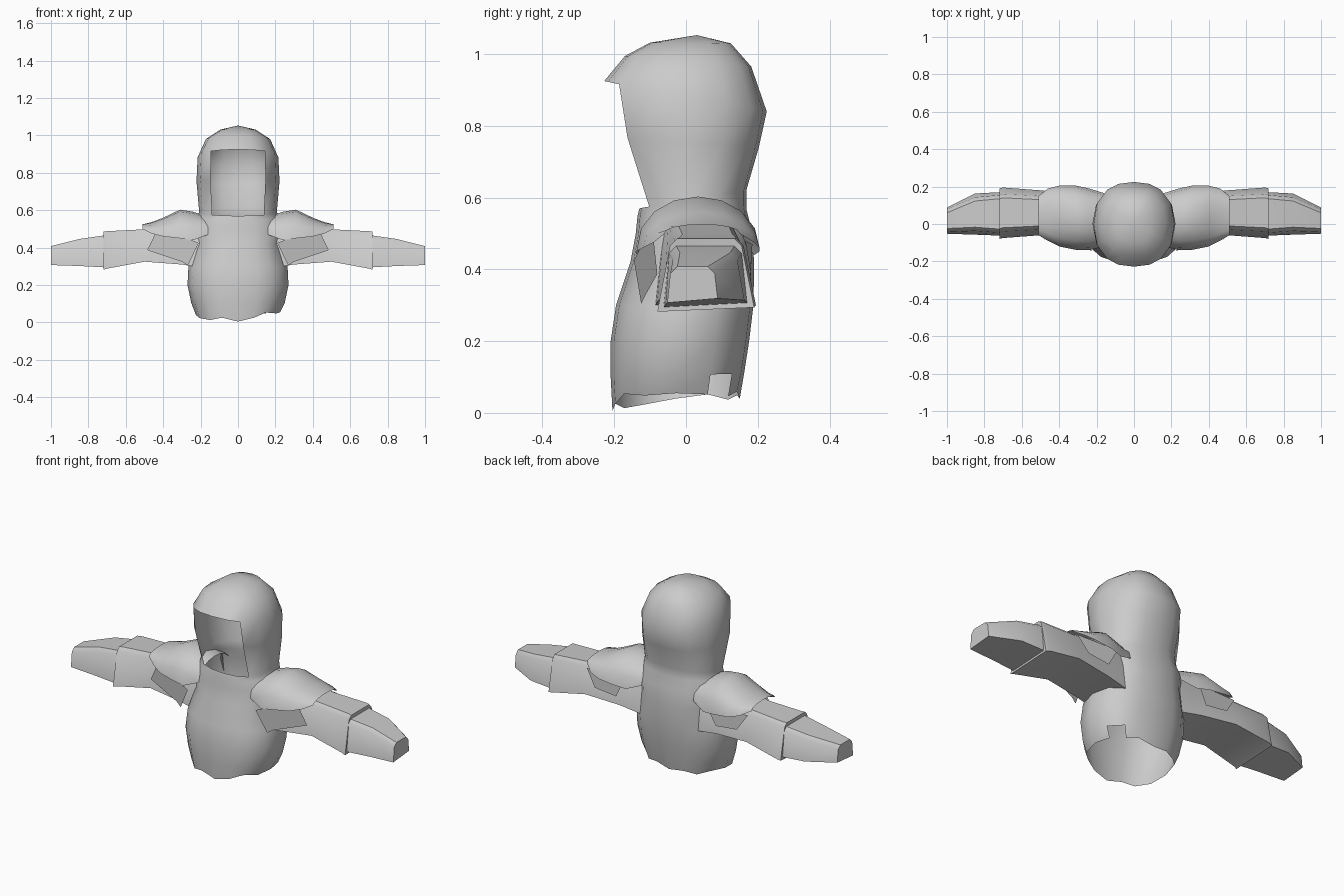
import bpy, bmesh, math

cube = bpy.data.objects.get("Cube")
if cube:
    bpy.data.objects.remove(cube, do_unlink=True)

cloth = bpy.data.materials.new("pale_grey_cloth")
cloth.use_nodes = True
GREY = (0.6, 0.6, 0.6, 1)
cloth.diffuse_color = GREY
cloth.node_tree.nodes["Principled BSDF"].inputs["Base Color"].default_value = GREY


def finish(name, bm, angle=40):
    """Turn a bmesh into a named, shaded object."""
    bmesh.ops.recalc_face_normals(bm, faces=bm.faces)
    mesh = bpy.data.meshes.new(name)
    bm.to_mesh(mesh)
    bm.free()
    mesh.materials.append(cloth)
    obj = bpy.data.objects.new(name, mesh)
    bpy.context.collection.objects.link(obj)
    bpy.ops.object.select_all(action='DESELECT')
    obj.select_set(True)
    bpy.context.view_layer.objects.active = obj
    bpy.ops.object.shade_smooth_by_angle(angle=math.radians(angle))
    return obj


def loft(bm, rings, closed=True, skip=lambda row, col: False):
    """Skin a list of point rings with quads."""
    rows = [[bm.verts.new(p) for p in ring] for ring in rings]
    n = len(rows[0])
    for r, (a, b) in enumerate(zip(rows, rows[1:])):
        for c in range(n if closed else n - 1):
            if not skip(r, c):
                d = (c + 1) % n
                bm.faces.new((a[c], a[d], b[d], b[c]))
    return rows


def power(v, e):
    return math.copysign(abs(v) ** e, v)


# Body and hood in one tube: front z, back z, front y, back y, half width
LEVELS = [
    (.01, .04, -.205, .15, .225),
    (.10, .11, -.21, .162, .25),
    (.20, .20, -.21, .176, .27),
    (.30, .30, -.195, .188, .265),
    (.42, .42, -.155, .19, .23),
    (.50, .51, -.14, .183, .245),
    (.55, .57, -.135, .168, .215),
    (.57, .62, -.13, .168, .208),
    (.77, .74, -.2, .203, .222),
    (.925, .84, -.228, .225, .216),
    (.995, .965, -.17, .182, .172),
    (1.032, 1.03, -.1, .125, .095),
]
half = [0, 19, 38, 64, 90, 116, 142, 161, 180]
ANGLES = [math.radians(a) for a in half + [360 - a for a in half[-2:0:-1]]]
HEM = [-.005, .015, .04, .03, .03, .02, .01, .02, 0, .01, 0, .02, .015, .005, 0, .015]


def body_ring(level):
    zf, zb, yf, yb, w = level
    mid, depth = (yf + yb) / 2, (yb - yf) / 2
    return [(w * power(math.sin(a), .85),
             mid - depth * power(math.cos(a), .85),
             zf + (zb - zf) * (1 - math.cos(a)) / 2) for a in ANGLES]


rings = [body_ring(v) for v in LEVELS]
rings[0] = [(x, y, z + h) for (x, y, z), h in zip(rings[0], HEM)]


def gap(row, col):
    face_opening = row in (7, 8) and col in (0, 1, 14, 15)
    hem_notch = row == 0 and col == 5
    return face_opening or hem_notch


bm = bmesh.new()
rows = loft(bm, rings, skip=gap)
crown = bm.verts.new((0, .03, 1.053))
for i, v in enumerate(rows[-1]):
    bm.faces.new((v, rows[-1][(i + 1) % len(ANGLES)], crown))
loose = [v for v in bm.verts if not v.link_faces]
bmesh.ops.delete(bm, geom=loose, context='VERTS')
finish("hooded_body", bm)

# Sleeve stations: x, front y, back y, bottom z, top z, side taper
SLEEVE = [
    (.18, -.09, .15, .29, .55, .03),
    (.30, -.08, .16, .31, .54, .03),
    (.50, -.06, .18, .325, .498, .03),
    (.70, -.075, .195, .288, .488, .035),
    (.72, -.08, .19, .282, .486, .035),
]
FOREARM = [
    (.718, -.062, .17, .295, .465, .015),
    (.85, -.057, .163, .302, .446, .02),
    (1.0, -.052, .088, .307, .408, .008),
]


def arm_section(x, y0, y1, z0, z1, t):
    return [(x, y0, z0), (x, y1, z0 + .012), (x, y1 - t, z1 - .02),
            (x, y1 - t - .02, z1), (x, y0 + t + .02, z1), (x, y0 + t, z1 - .02)]


# Shoulder mantle stations: x, front y, back y, rim z, top z
MANTLE = [
    (.16, -.12, .165, .47, .565),
    (.24, -.14, .19, .44, .592),
    (.31, -.138, .205, .45, .603),
    (.40, -.12, .205, .46, .56),
    (.46, -.09, .19, .475, .537),
    (.51, -.06, .15, .5, .525),
]


def arch(x, y0, y1, base, top, n=8):
    mid, r = (y0 + y1) / 2, (y1 - y0) / 2
    turns = [math.pi * i / n for i in range(n + 1)]
    return [(x, mid - r * math.cos(a), base + (top - base) * power(math.sin(a), .9))
            for a in turns]


FRONT_FLAP = [(.21, -.145, .425), (.34, -.12, .475), (.44, -.09, .48),
              (.485, -.08, .387), (.3, -.115, .325), (.268, -.125, .305)]
BACK_FLAP = [(.26, .185, .47), (.31, .178, .375), (.44, .18, .39), (.5, .165, .48)]


def flip(points, s):
    return [(s * x, y, z) for x, y, z in points]


# Mirrored arms, mantles and flaps
for side, s in (("left", 1), ("right", -1)):
    bm = bmesh.new()
    rows = loft(bm, [flip(arm_section(*v), s) for v in SLEEVE + FOREARM])
    bm.faces.new(rows[-1])
    finish(side + "_sleeve", bm)

    bm = bmesh.new()
    loft(bm, [flip(arch(*v), s) for v in MANTLE], closed=False)
    finish(side + "_shoulder_mantle", bm)

    for name, outline in (("front", FRONT_FLAP), ("back", BACK_FLAP)):
        bm = bmesh.new()
        bm.faces.new([bm.verts.new(p) for p in flip(outline, s)])
        finish(f"{side}_{name}_flap", bm)
